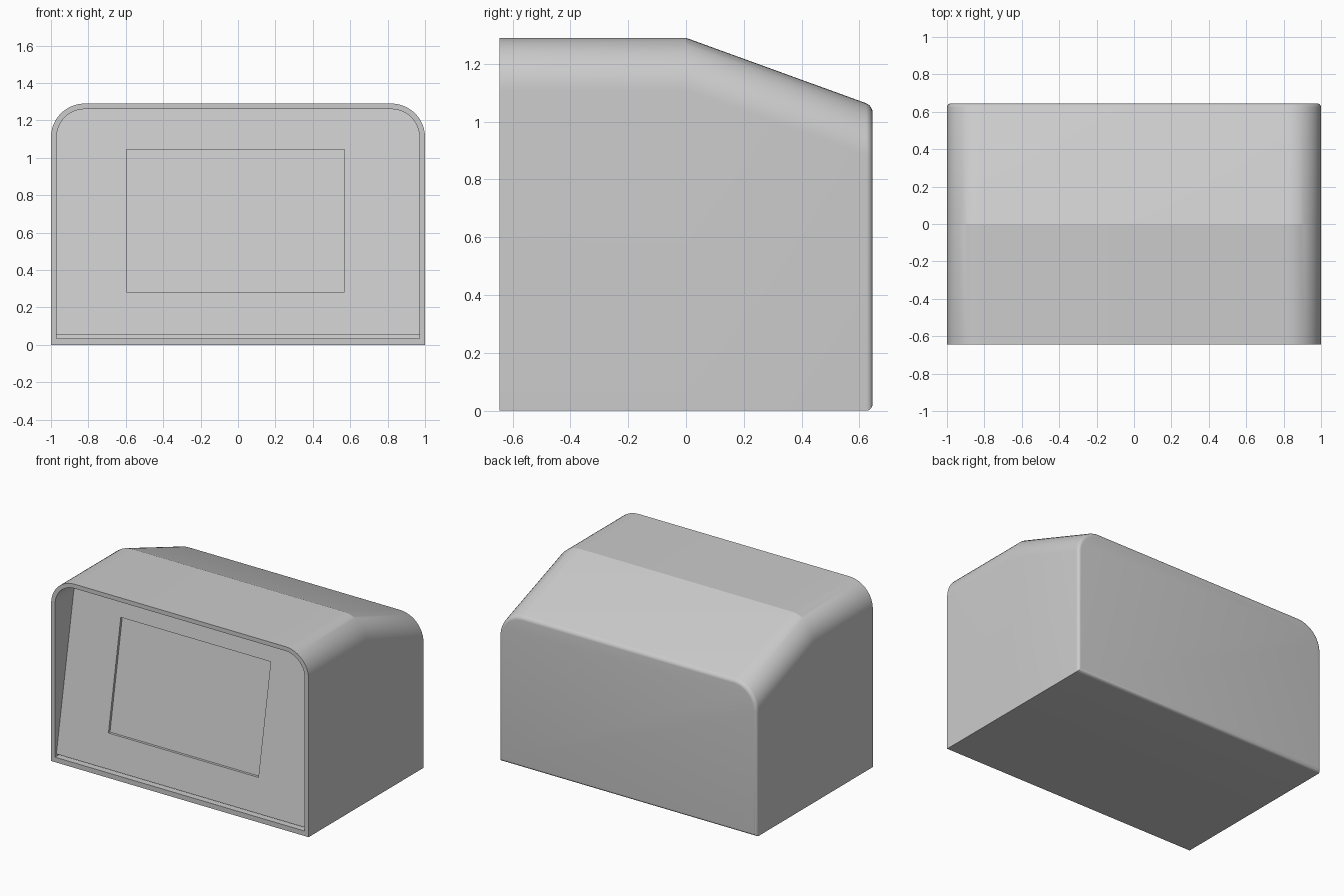
import bpy, bmesh, math

if "Cube" in bpy.data.objects:
    bpy.data.objects.remove(bpy.data.objects["Cube"])

HALF_Y = 0.645
TOP = 1.29
WALL = 0.03


def arch(inset, top, bottom, radius=0.18, seg=12):
    """Closed x-z outline: square bottom corners, rounded top corners."""
    w, t, r = 1 - inset, top - inset, radius - inset
    pts = [(-w, bottom), (w, bottom)]
    for cx, start in ((w - r, 0), (r - w, math.pi / 2)):
        for i in range(seg + 1):
            a = start + math.pi / 2 * i / seg
            pts.append((cx + r * math.cos(a), t - r + r * math.sin(a)))
    return pts


def roof(y):
    return TOP - 0.363 * max(y, 0)


def slant(z):
    """Depth of the tilted front panel at height z."""
    return -0.63 + 0.18 * (z - 0.05)


def add_loop(bm, pts, depth):
    return [bm.verts.new((x, depth(z), z)) for x, z in pts]


def bridge(bm, a, b):
    n = len(a)
    for i in range(n):
        bm.faces.new((a[i], a[(i + 1) % n], b[(i + 1) % n], b[i]))


def finish(bm, name, angle):
    bmesh.ops.recalc_face_normals(bm, faces=bm.faces[:])
    me = bpy.data.meshes.new(name)
    bm.to_mesh(me)
    bm.free()
    ob = bpy.data.objects.new(name, me)
    bpy.context.collection.objects.link(ob)
    bpy.ops.object.select_all(action='DESELECT')
    ob.select_set(True)
    bpy.context.view_layer.objects.active = ob
    bpy.ops.object.shade_smooth_by_angle(angle=math.radians(angle))
    return ob


# Housing: cavity floor, cavity mouth, front rim, sloping roof, rounded back edge
bm = bmesh.new()
cavity = arch(WALL, TOP, 0.035)
loops = [add_loop(bm, cavity, lambda z: slant(z) + 0.06),
         add_loop(bm, cavity, lambda z: -HALF_Y)]
for y in (-HALF_Y, 0):
    loops.append(add_loop(bm, arch(0, roof(y), 0), lambda z: y))
r = 0.022
for i in range(7):
    a = math.pi / 2 * i / 6
    y = HALF_Y - r + r * math.sin(a)
    inset = r * (1 - math.cos(a))
    loops.append(add_loop(bm, arch(inset, roof(y), inset), lambda z: y))
for a, b in zip(loops, loops[1:]):
    bridge(bm, a, b)
bm.faces.new(loops[0])
bm.faces.new(loops[-1])
finish(bm, "housing", 17)

# Tilted front panel with a shallow screen recess
bm = bmesh.new()
outline = arch(WALL - 0.002, TOP, 0.052)
window = [(-0.595, 0.283), (0.57, 0.283), (0.57, 1.043), (-0.595, 1.043)]
front = add_loop(bm, outline, slant)
back = add_loop(bm, outline, lambda z: slant(z) + 0.07)
hole = add_loop(bm, window, slant)
screen = add_loop(bm, window, lambda z: slant(z) + 0.018)
edges = [bm.edges.new((lp[i], lp[(i + 1) % len(lp)]))
         for lp in (front, hole) for i in range(len(lp))]
bmesh.ops.triangle_fill(bm, edges=edges, use_beauty=True)
bridge(bm, front, back)
bridge(bm, hole, screen)
bm.faces.new(screen)
bm.faces.new(back)
finish(bm, "front_panel", 17)
